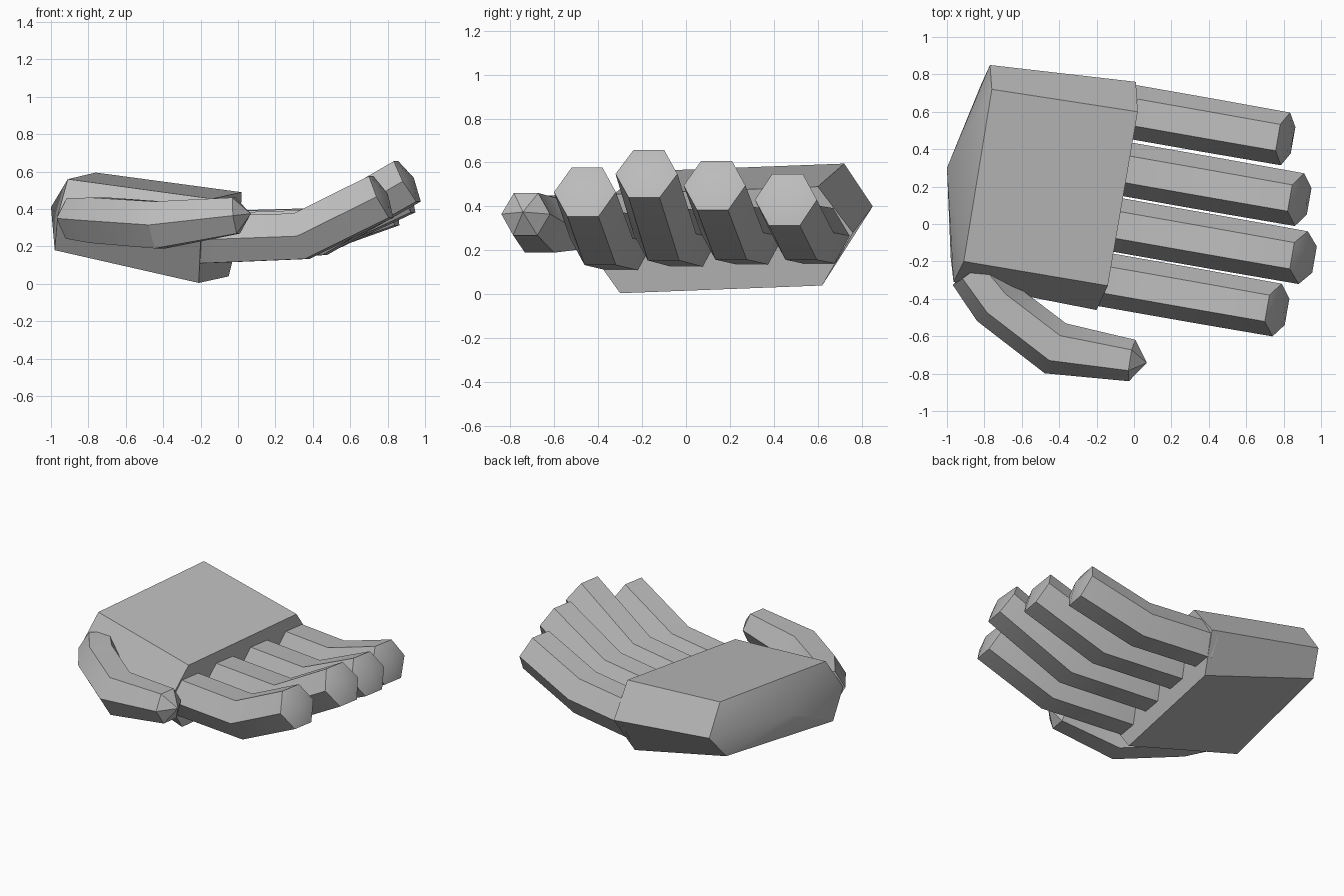
import bpy, bmesh, math
from mathutils import Vector

if "Cube" in bpy.data.objects:
    bpy.data.objects.remove(bpy.data.objects["Cube"], do_unlink=True)

grey = bpy.data.materials.new("plain_grey")
grey.use_nodes = True
grey.diffuse_color = (0.5, 0.5, 0.5, 1)
grey.node_tree.nodes["Principled BSDF"].inputs["Base Color"].default_value = (0.5, 0.5, 0.5, 1)


def loft(name, rings, start_tip=None, end_tip=None):
    """Skin a row of six-sided rings; each end gets a flat cap or a low cone."""
    bm = bmesh.new()
    rows = [[bm.verts.new(p) for p in ring] for ring in rings]
    for a, b in zip(rows, rows[1:]):
        for i in range(6):
            j = (i + 1) % 6
            bm.faces.new((a[i], a[j], b[j], b[i]))
    for row, tip in ((rows[0], start_tip), (rows[-1], end_tip)):
        if tip is None:
            bm.faces.new(row)
        else:
            apex = bm.verts.new(tip)
            for i in range(6):
                bm.faces.new((row[i], row[(i + 1) % 6], apex))
    bmesh.ops.recalc_face_normals(bm, faces=bm.faces)
    mesh = bpy.data.meshes.new(name)
    bm.to_mesh(mesh)
    bm.free()
    mesh.materials.append(grey)
    obj = bpy.data.objects.new(name, mesh)
    bpy.context.collection.objects.link(obj)
    bpy.ops.object.select_all(action="DESELECT")
    bpy.context.view_layer.objects.active = obj
    obj.select_set(True)
    bpy.ops.object.shade_smooth_by_angle(angle=math.radians(32))
    return obj


def digit(name, path, radii, tip_length):
    """Hexagonal tube along a bent path, flat side up, blunt cone at the end."""
    pts = [Vector(p) for p in path]
    dirs = [(b - a).normalized() for a, b in zip(pts, pts[1:])]
    tangents = [dirs[0]] + [(a + b).normalized() for a, b in zip(dirs, dirs[1:])] + [dirs[-1]]
    rings = []
    for p, t, r in zip(pts, tangents, radii):
        side = Vector((0, 0, 1)).cross(t).normalized()
        up = t.cross(side)
        rings.append([p + r * (side * math.cos(k * math.pi / 3) + up * math.sin(k * math.pi / 3))
                      for k in range(6)])
    return loft(name, rings, end_tip=pts[-1] + dirs[-1] * tip_length)


# Palm: six-sided block with a low cone at the wrist
wrist = [(-0.91, -0.20, 0.56), (-0.76, 0.72, 0.595), (-0.77, 0.85, 0.40),
         (-0.82, 0.74, 0.25), (-0.98, -0.18, 0.18), (-0.965, -0.31, 0.36)]
knuckles = [(-0.14, -0.33, 0.455), (0.02, 0.60, 0.49), (0.01, 0.76, 0.28),
            (-0.05, 0.62, 0.04), (-0.21, -0.30, 0.005), (-0.20, -0.46, 0.23)]
loft("palm", [wrist, knuckles], start_tip=(-1.0, 0.30, 0.41))

# Fingers: base x, base z, joint x, joint z, end x, end y, end z
fingers = {
    "index_finger": (-0.20, 0.235, 0.34, 0.255, 0.765, -0.46, 0.465),
    "middle_finger": (-0.17, 0.25, 0.43, 0.275, 0.905, -0.18, 0.548),
    "ring_finger": (-0.12, 0.26, 0.43, 0.28, 0.885, 0.13, 0.495),
    "little_finger": (-0.07, 0.265, 0.39, 0.28, 0.81, 0.455, 0.43),
}
SPLAY = 0.176
for name, (bx, bz, jx, jz, ex, ey, ez) in fingers.items():
    path = [(x, ey + SPLAY * (ex - x), z) for x, z in ((bx, bz), (jx, jz), (ex, ez))]
    digit(name, path, (0.145, 0.145, 0.143), 0.04)

# Thumb: curves out from the wrist corner and tapers to its tip
digit("thumb",
      [(-0.87, -0.25, 0.35), (-0.74, -0.42, 0.34), (-0.42, -0.665, 0.315), (-0.01, -0.73, 0.365)],
      (0.125, 0.14, 0.145, 0.112), 0.08)
